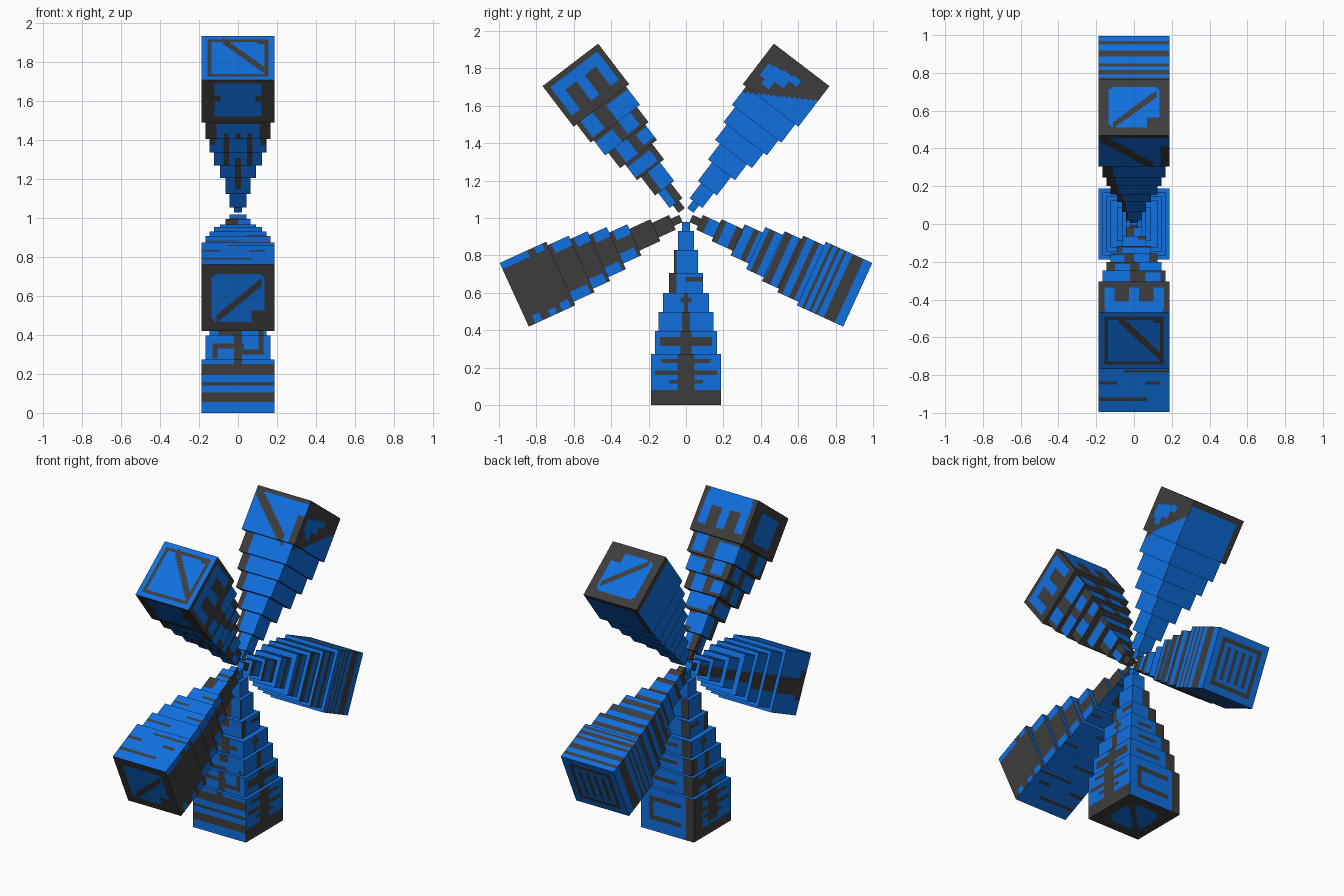
import bpy, bmesh, math
from mathutils import Vector

if "Cube" in bpy.data.objects:
    bpy.data.objects.remove(bpy.data.objects["Cube"], do_unlink=True)


def material(name, rgb):
    m = bpy.data.materials.new(name)
    m.use_nodes = True
    m.diffuse_color = (*rgb, 1)
    m.node_tree.nodes["Principled BSDF"].inputs["Base Color"].default_value = (*rgb, 1)
    return m


MATS = [material("bright_blue", (0.005, 0.16, 0.74)), material("charcoal", (0.046, 0.046, 0.046))]
BLUE, DARK = 0, 1

# Stepped profile shared by all arms: distances from the outer end and half widths
STEP = [0, .273, .396, .497, .6, .706, .83, .93, .98]
HALF = [.187, .166, .146, .124, .091, .064, .043, .021]
W = .19


# Pattern helpers: every pattern is a list of rectangles (u0, u1, d0, d1)
def bands(*pairs, u0=-W, u1=W):
    return [(u0, u1, a, b) for a, b in pairs]


def diagonal(u0, u1, d0, d1, thick, n=16):
    s, t = (u1 - u0) / n, (d1 - d0) / n
    return [(u0 + i * s, u0 + (i + 1) * s, d0 + (i + .5) * t - thick / 2, d0 + (i + .5) * t + thick / 2)
            for i in range(n)]


def ring(r, t):
    return [(-r, r, -r, t - r), (-r, r, r - t, r), (-r, t - r, -r, r), (r - t, r, -r, r)]


def prongs(centres, width, d0, d1):
    return [(c - width / 2, c + width / 2, d0, d1) for c in centres]


def edges(t, *tiers):
    out = []
    for i in tiers:
        w = HALF[i]
        out += [(-w, t - w, STEP[i] + .02, STEP[i + 1]), (w - t, w, STEP[i], STEP[i + 1] - .02)]
    return out


def paint_face(bm, layers, base, lo_u, hi_u, lo_d, hi_d, place, outward):
    """Cut one flat face along its pattern and colour the cells."""
    rects = [r for _, rs in layers for r in rs]
    us = sorted({lo_u, hi_u} | {round(v, 4) for r in rects for v in r[:2] if lo_u < v < hi_u})
    ds = sorted({lo_d, hi_d} | {round(v, 4) for r in rects for v in r[2:] if lo_d < v < hi_d})
    grid = [[bm.verts.new(place(u, d)) for d in ds] for u in us]
    for i in range(len(us) - 1):
        for j in range(len(ds) - 1):
            f = bm.faces.new((grid[i][j], grid[i + 1][j], grid[i + 1][j + 1], grid[i][j + 1]))
            f.normal_update()
            if f.normal.dot(outward) < 0:
                f.normal_flip()
            u, d = (us[i] + us[i + 1]) / 2, (ds[j] + ds[j + 1]) / 2
            colour = base
            for c, rs in layers:
                if any(r[0] <= u <= r[1] and r[2] <= d <= r[3] for r in rs):
                    colour = c
            f.material_index = colour


def arm(name, angle, reach, faces, cap):
    t = math.radians(angle)
    a, n, x = Vector((0, math.cos(t), math.sin(t))), Vector((0, -math.sin(t), math.cos(t))), Vector((1, 0, 0))
    hub = Vector((0, 0, 1.01))
    bm = bmesh.new()
    sides = {"+x": (x, n), "-x": (-x, n), "+n": (n, x), "-n": (-n, x)}
    for i, w in enumerate(HALF):
        for key, (out, across) in sides.items():
            base, layers = faces[key]
            paint_face(bm, layers, base, -w, w, STEP[i], STEP[i + 1],
                       lambda u, d: hub + out * w + across * u + a * (reach - d), out)
        # Step facing the hub
        paint_face(bm, [], cap, -w, w, -w, w,
                   lambda u, v: hub + x * u + n * v + a * (reach - STEP[i + 1]), -a)
    # Outer end
    base, layers = faces["end"]
    w = HALF[0]
    paint_face(bm, layers, base, -w, w, -w, w, lambda u, v: hub + x * u + n * v + a * reach, a)
    bmesh.ops.remove_doubles(bm, verts=bm.verts, dist=.0002)
    me = bpy.data.meshes.new(name)
    bm.to_mesh(me)
    bm.free()
    for m in MATS:
        me.materials.append(m)
    bpy.context.collection.objects.link(bpy.data.objects.new(name, me))


# Framed window with a slanting bar, used on two ends
window = (DARK, [(BLUE, [(-.135, .135, -.12, .12), (-.12, .12, -.135, .135)]),
                 (DARK, diagonal(-.11, .12, .12, -.09, .045) + [(.07, .14, .07, .14)])])

# Lower arm: ladder pattern
spine = [(-.045, .045, .08, .273), (-.09, .09, .115, .135), (-.165, .165, .16, .185), (-.13, .13, .225, .245),
         (-.03, .03, .273, .396), (-.14, .14, .315, .365), (-.022, .022, .396, .497),
         (-.01, .01, .497, .6), (-.03, .03, .55, .575), (0, .09, .66, .685), (-.091, -.05, .6, .83)]
maze = bands((.055, .105), (.14, .158), (.195, .25)) + [
    (-.02, .02, .25, .42), (-.13, .03, .33, .355), (-.13, -.105, .28, .355), (.02, .13, .3, .325),
    (.105, .13, .3, .42), (-.1, .02, .4, .42), (-.03, .03, .45, .6), (-.08, .08, .53, .555), (-.05, .0, .65, .8)]
bars = [(-.187, -.13, 0, .273), (-.1, .12, .07, .1), (-.1, .12, .19, .22), (.1, .13, .07, .22),
        (-.166, -.1, .273, .396), (-.05, .12, .32, .345), (-.146, -.08, .396, .497), (-.04, .09, .44, .46),
        (-.124, -.06, .497, .6), (-.03, .07, .54, .56), (-.091, -.03, .6, .706), (-.064, -.01, .706, .83)]
arm("lower_arm", -90, 1.01, {
    "+x": (BLUE, [(DARK, bands((0, .08)) + spine)]),
    "-x": (BLUE, [(DARK, bands((0, .06)) + spine + [(.1, W, 0, .5)])]),
    "+n": (BLUE, [(DARK, bars)]),
    "-n": (BLUE, [(DARK, maze)]),
    "end": (DARK, [(BLUE, [(-.12, .12, -.07, .07), (-.1, .1, -.1, .1), (-.07, .07, -.12, .12)]),
                   (DARK, diagonal(-.12, .12, -.12, .12, .04))])}, BLUE)

# Rear arm: hoops running round all four sides
inner = bands((.3, .33), (.37, .41), (.45, .49), (.54, .575), (.62, .65), (.7, .74), (.8, .83), (.89, .98))
hoops = bands((.05, .115), (.15, .165), (.188, .203), (.228, .243)) + inner
top_hoops = bands((.03, .05), (.085, .12), (.16, .18), (.2, .225), (.243, .258)) + inner
arm("rear_arm", -24.6, 1.01, {
    "+x": (BLUE, [(DARK, hoops)]),
    "-x": (BLUE, [(DARK, hoops)]),
    "+n": (BLUE, [(DARK, top_hoops)]),
    "-n": (BLUE, [(DARK, top_hoops)]),
    "end": (BLUE, [(DARK, ring(.145, .025) + prongs([-.08, -.027, .027, .08], .022, -.1, .1))])}, BLUE)

# Upper rear arm: mostly plain with a dark outer tip
slope = [(u - .012, u + .012, 0, .21 + u * .6) for u in [-.18 + i * .024 for i in range(16)]]
notch = [(-.05, 0, .07, .11), (0, .06, .08, .16), (.06, .11, .09, .21), (.11, .145, .1, .18)]
arm("upper_rear_arm", 52.6, 1.018, {
    "+x": (BLUE, [(DARK, slope), (BLUE, notch)]),
    "-x": (BLUE, [(DARK, bands((0, .035)))]),
    "+n": (BLUE, [(DARK, bands((0, .025)) + diagonal(-.18, .1, .02, .27, .07) + [(.14, W, .1, .273)]
                   + [(-w, .35 * w - w, STEP[i], STEP[i + 1]) for i, w in enumerate(HALF) if i])]),
    "-n": (BLUE, [(DARK, bands((0, .035)) + [(-W, -.15, 0, .273)])]),
    "end": window}, BLUE)

# Upper front arm: comb shapes and broken stripes
comb = [(-.15, .15, .03, .09)] + prongs([-.13, 0, .13], .055, .03, .22)
patches = [(-.166, -.02, .29, .396), (.06, .14, .273, .38), (-.1, -.02, .396, .48), (.03, .146, .41, .497),
           (-.124, -.05, .51, .58), (0, .08, .497, .6), (-.06, .091, .62, .69), (-.064, .02, .706, .83),
           (0, .043, .83, .93)]
comb_side = (DARK, [(BLUE, comb + patches)])
fluted = [(-.12, .12, .02, .235), (-.11, .11, .3, .36)] + prongs([-.09, -.03, .03, .09], .035, .3, .396) \
    + bands((.396, .98))
flutes = prongs([-.06, .06], .03, .396, .6) + prongs([-.13, .13], .03, .396, .45) + prongs([0], .03, .55, .8)
arm("upper_front_arm", 127.4, 1.018, {
    "+x": comb_side,
    "-x": (DARK, [(BLUE, [(-.1, .1, .05, .23)] + patches)]),
    "+n": (DARK, [(BLUE, fluted), (DARK, flutes + [(-.12, -.09, .1, .14), (.09, .12, .1, .14)])]),
    "-n": (DARK, [(BLUE, [(-.15, .15, 0, .1)] + comb + patches + bands((.6, .65), (.72, .8)))]),
    "end": (BLUE, [(DARK, ring(.157, .02) + diagonal(-.08, .15, -.15, .12, .055) + [(.1, .157, -.157, -.12)])])},
    DARK)

# Front arm: dark sides with blue edges, dashed top and underside
dashes = [(-W, -.09, .16, .18), (.06, .14, .16, .18), (-W, .07, .065, .085), (-.05, W, .23, .245),
          (-.166, .0, .33, .345), (.04, .146, .44, .455), (-.124, -.02, .54, .555), (0, .091, .65, .665),
          (-.064, .0, .75, .83), (-.043, .043, .87, .89)]
teeth = [(-W, -.15, 0, .16), (.14, W, .04, .08), (.15, W, .13, .17), (.14, W, .2, .25), (-W, -.15, .2, .25)]
arm("front_arm", 204.6, 1.01, {
    "+x": (DARK, [(BLUE, teeth + edges(.055, 1, 2, 3, 4))]),
    "-x": (BLUE, [(DARK, [(-.03, .07, .02, .5), (-.02, .04, .5, .98), (-.08, .1, .0, .06)])]),
    "+n": (BLUE, [(DARK, dashes)]),
    "-n": (BLUE, [(DARK, dashes)]),
    "end": window}, BLUE)
